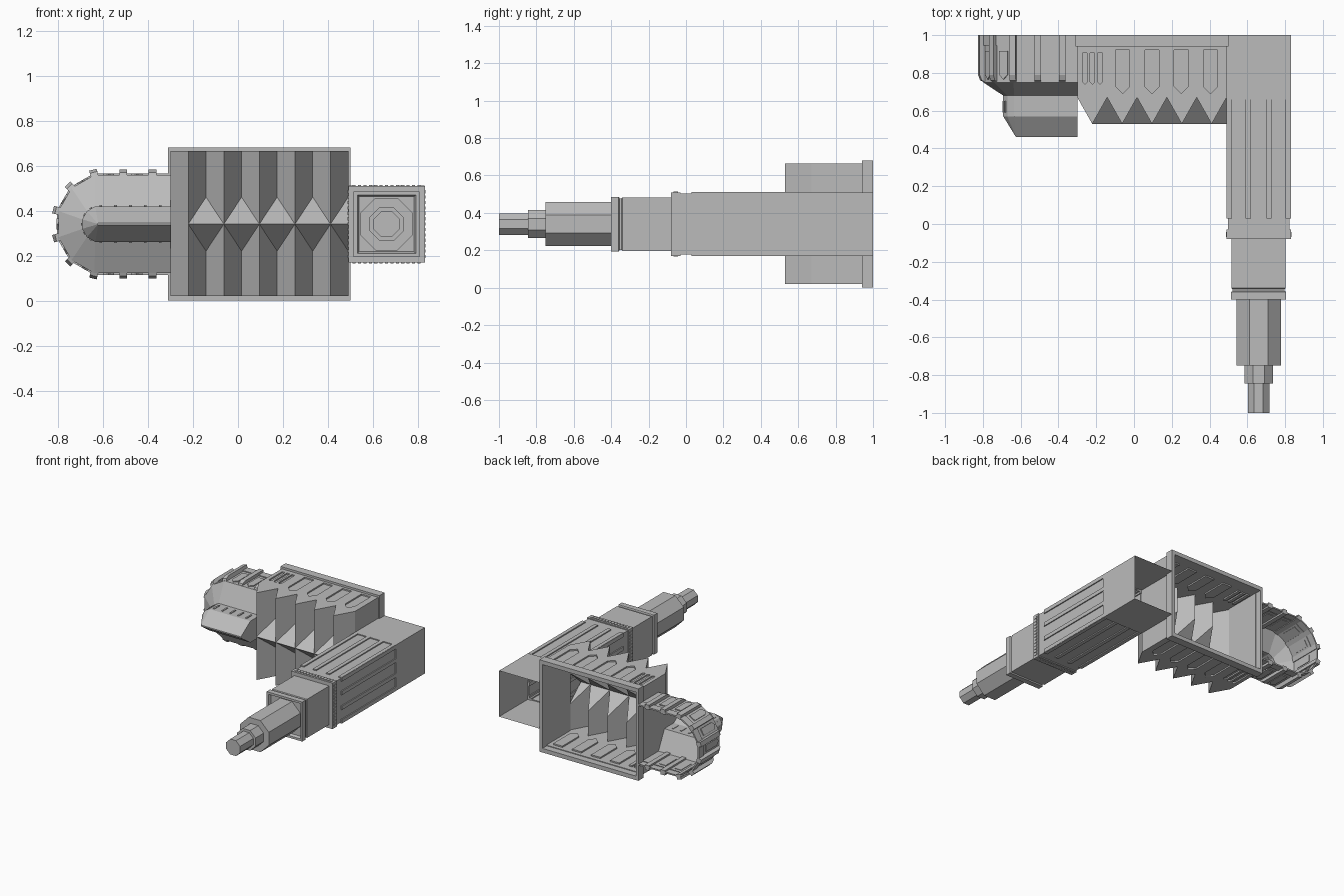
import bpy, bmesh, math
from mathutils import Matrix, Vector

if "Cube" in bpy.data.objects:
    bpy.data.objects.remove(bpy.data.objects["Cube"])

GREY = (0.5, 0.5, 0.5, 1)
metal = bpy.data.materials.new("grey_metal")
metal.use_nodes = True
metal.diffuse_color = GREY
metal.node_tree.nodes["Principled BSDF"].inputs["Base Color"].default_value = GREY

MID = 0.34        # height of the centre line
ARM_X = 0.66      # centre line of the arm


def finish(name, bm, fix=True):
    if fix:
        bmesh.ops.recalc_face_normals(bm, faces=bm.faces)
    me = bpy.data.meshes.new(name)
    bm.to_mesh(me)
    bm.free()
    me.materials.append(metal)
    ob = bpy.data.objects.new(name, me)
    bpy.context.scene.collection.objects.link(ob)
    return ob


def box(bm, lo, hi, m=Matrix()):
    lo, hi = Vector(lo), Vector(hi)
    place = Matrix.Translation((lo + hi) / 2) @ Matrix.Diagonal((*(hi - lo), 1))
    bmesh.ops.create_cube(bm, size=1, matrix=m @ place)


def prism(bm, pts, z0, z1, m=Matrix()):
    low = [bm.verts.new(m @ Vector((x, y, z0))) for x, y in pts]
    top = [bm.verts.new(m @ Vector((x, y, z1))) for x, y in pts]
    bm.faces.new(low)
    bm.faces.new(top)
    for i in range(len(pts)):
        j = i - 1
        bm.faces.new((low[j], low[i], top[i], top[j]))


def loft(name, rings, cap=True):
    bm = bmesh.new()
    rows = [[bm.verts.new(p) for p in ring] for ring in rings]
    for a, b in zip(rows, rows[1:]):
        for i in range(len(a)):
            bm.faces.new((a[i - 1], a[i], b[i], b[i - 1]))
    if cap:
        bm.faces.new(rows[-1])
    return finish(name, bm)


def arrow(x, y0, y1, w):
    # flat panel with a point towards the front
    h = w / 2
    return [(x - h, y1), (x + h, y1), (x + h, y0 + h), (x, y0), (x - h, y0 + h)]


def ring(y, half, n):
    r = half / math.cos(math.pi / n)
    angles = [math.pi * (2 * i + 1) / n for i in range(n)]
    return [(ARM_X + r * math.cos(a), y, MID + r * math.sin(a)) for a in angles]


# Arm: square housing, open at the back
loft("arm_housing", [ring(y, h, 4) for y, h in [
    (1, .17), (.66, .17), (.66, .163), (-.03, .163), (-.03, .17), (-.08, .17),
    (-.08, .143), (-.34, .143), (-.345, .138), (-.355, .138), (-.36, .146),
    (-.4, .146), (-.4, .13), (-.38, .122)]])

# Stepped eight-sided barrel
loft("barrel", [ring(y, h, 8) for y, h in [
    (-.37, .117), (-.75, .117), (-.75, .075), (-.845, .075), (-.845, .057), (-1, .057)]])

# Long bars and collar studs on the four sides of the arm
bars, studs = bmesh.new(), bmesh.new()
for side in range(4):
    turn = Matrix.Translation((ARM_X, 0, MID)) @ Matrix.Rotation(side * math.pi / 2, 4, 'Y')
    for x in (-.155, -.055, .055, .155):
        box(bars, (x - .014, .03, .155), (x + .014, .665, .171), turn)
    for i in range(13):
        x = -.144 + .024 * i
        box(studs, (x - .007, -.068, .165), (x + .007, -.042, .174), turn)
finish("arm_bars", bars)
finish("collar_studs", studs)

# Grille front: upright zigzag fins with a wedge across each valley
STEP = .079
zig = [(-.3 + STEP * k, .53 if k % 2 else .67) for k in range(11)]
LOW, HIGH, WEDGE = .02, .665, .12
bm = bmesh.new()


def sheet(*pts):
    bm.faces.new([bm.verts.new(p) for p in pts])


for k, ((xa, ya), (xb, yb)) in enumerate(zip(zig, zig[1:])):
    for end, s in ((HIGH, 1), (LOW, -1)):
        if k == 0:
            sheet((xa, ya, MID), (xb, yb, MID), (xb, yb, end), (xa, ya, end))
            continue
        za = MID if k % 2 else MID + s * WEDGE
        zb = MID + s * WEDGE if k % 2 else MID
        sheet((xa, ya, za), (xb, yb, zb), (xb, yb, end), (xa, ya, end))
        if k % 2:
            right = (xb, ya, MID) if k == 9 else (xb + STEP, ya, MID)
            sheet((xa, ya, MID), right, (xb, yb, MID + s * WEDGE))
bmesh.ops.remove_doubles(bm, verts=bm.verts, dist=.0005)
for f in bm.faces:
    f.normal_update()
    if f.normal.y > 0:
        f.normal_flip()
finish("grille_fins", bm, fix=False)

# Top and bottom covers with arrow-shaped recesses
panels = [arrow(x, .69, .92, .075) for x in (-.06, .095, .25, .405)]
panels += [arrow(x, .74, .905, .024) for x in (-.26, -.22, -.18)]
for name, z, s in (("top_cover", HIGH, 1), ("bottom_cover", LOW, -1)):
    bm, cut, pads = bmesh.new(), bmesh.new(), bmesh.new()
    prism(bm, zig + [(.49, .95), (-.3, .95)], z - s * .015, z)
    for p in panels:
        prism(cut, p, z - s * .01, z + s * .05)
        prism(pads, p, z - s * .025, z - s * .0145)
    cover = finish(name, bm)
    cutter = finish(name + "_cutter", cut)
    cutter.hide_render = True
    mod = cover.modifiers.new("recesses", 'BOOLEAN')
    mod.operation, mod.solver, mod.object = 'DIFFERENCE', 'EXACT', cutter
    bpy.context.view_layer.objects.active = cover
    bpy.ops.object.modifier_apply(modifier=mod.name)
    bpy.data.objects.remove(cutter)
    finish(name + "_inner_pads", pads)

# Side walls and rear frame of the grille box
bm = bmesh.new()
box(bm, (-.3, .67, LOW), (-.288, .95, HIGH))
box(bm, (.478, .67, LOW), (.49, .95, HIGH))
finish("box_walls", bm)
bm = bmesh.new()
box(bm, (-.31, .94, 0), (.5, 1, .03))
box(bm, (-.31, .94, .65), (.5, 1, .68))
box(bm, (-.31, .94, .03), (-.29, 1, .65))
box(bm, (.475, .94, .03), (.5, 1, .65))
finish("rear_frame", bm)

# Rounded side pod
ANGLES = [math.radians(a) for a in range(105, 256, 30)]


def pod_ring(y, cx, r):
    arc = [(cx + r * math.cos(a), y, MID + r * math.sin(a)) for a in ANGLES]
    return [(-.298, y, arc[0][2])] + arc + [(-.298, y, arc[-1][2])]


R = .226
CX = -.58
loft("pod_shell", [pod_ring(*p) for p in [
    (1, CX, R), (.75, CX, R), (.68, -.613, .082), (.57, -.613, .082),
    (.46, -.62, .005)]])
loft("pod_rim", [pod_ring(*p) for p in [
    (1, CX, R - .004), (1, CX, R + .007), (.945, CX, R + .007), (.945, CX, R - .004)]], cap=False)

# Ribs on the pod corners and arrow plates on its facets
ribs, plates = bmesh.new(), bmesh.new()


def spoke(x, a):
    # local z points outwards at angle a, local y runs along the pod
    return Matrix.Translation((x, 0, MID)) @ Matrix.Rotation(math.pi / 2 - a, 4, 'Y')


def rib(m, base):
    prof = [(.75, -.012), (1, -.012), (1, .024), (.79, .024), (.76, .012)]
    swap = Matrix(((0, 0, 1, 0), (1, 0, 0, 0), (0, 1, 0, base), (0, 0, 0, 1)))
    prism(ribs, prof, -.017, .017, m @ swap)


for a in ANGLES:
    rib(spoke(CX, a), R)
flat = R * math.sin(ANGLES[0])
for a in (math.pi / 2, -math.pi / 2):
    for x in (-.38, -.51):
        rib(spoke(x, a), flat)
    for x in (-.45, -.575):
        prism(plates, arrow(0, .765, .915, .05), flat - .004, flat + .007, spoke(x, a))
apothem = R * math.cos(math.radians(15))
for a, b in zip(ANGLES, ANGLES[1:]):
    prism(plates, arrow(0, .765, .915, .05), apothem - .004, apothem + .007, spoke(CX, (a + b) / 2))
finish("pod_ribs", ribs)
finish("pod_plates", plates)

# Small vents around the pod nose
bm = bmesh.new()
nose = .082 * math.sin(ANGLES[0])
for a in (math.pi / 2, -math.pi / 2):
    for i in range(5):
        x = -.61 + .066 * i
        box(bm, (-.006, .59, nose - .004), (.006, .65, nose + .005), spoke(x, a))
for a, b in zip(ANGLES, ANGLES[1:]):
    box(bm, (-.006, .59, .075), (.006, .65, .084), spoke(-.613, (a + b) / 2))
finish("nose_vents", bm)
